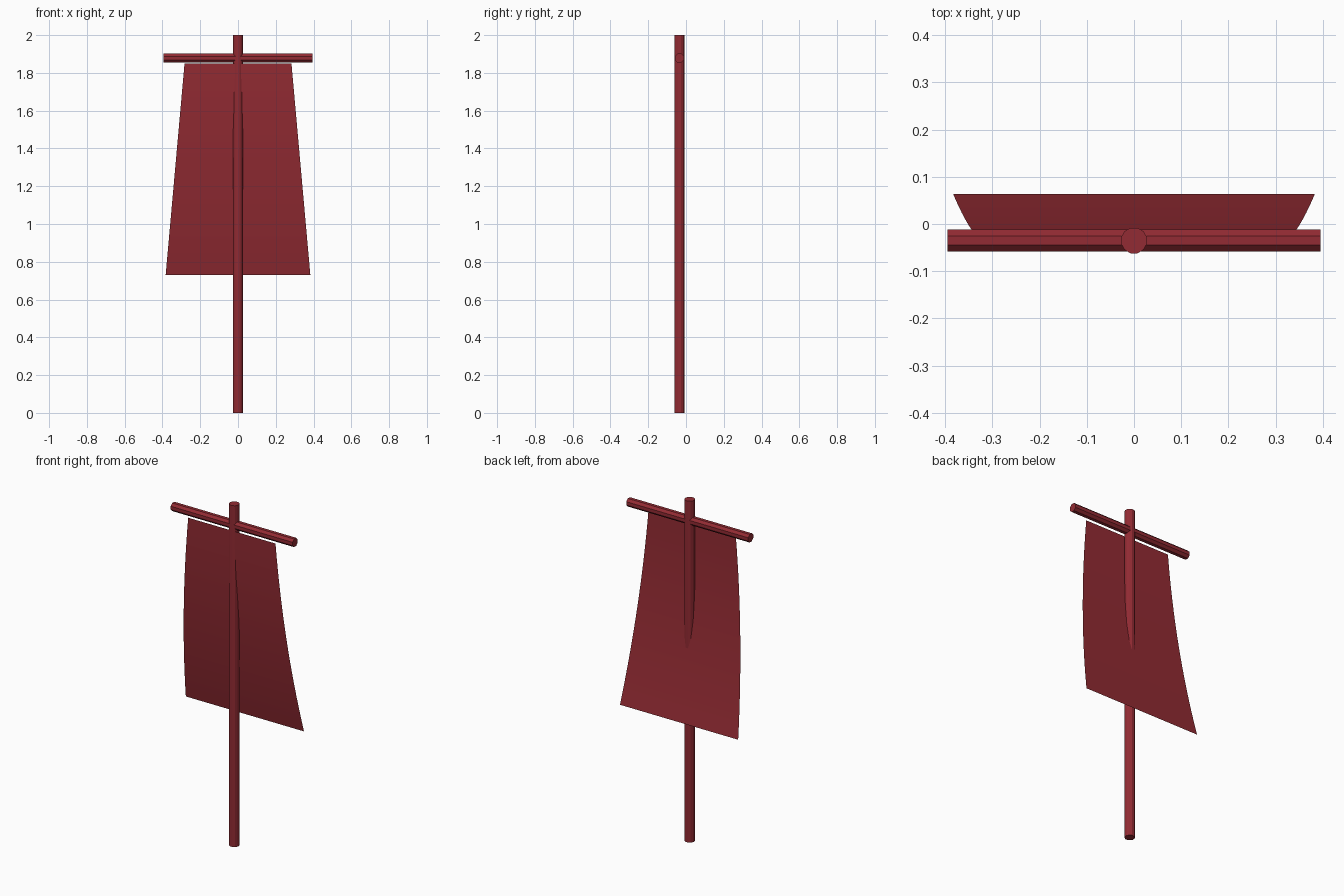
import bpy
import bmesh
import math
from mathutils import Matrix

cube = bpy.data.objects.get("Cube")
if cube:
    bpy.data.objects.remove(cube, do_unlink=True)

# Single deep red for wood and cloth
red = bpy.data.materials.new("deep_red")
red.use_nodes = True
red.diffuse_color = (0.29, 0.024, 0.033, 1)
red.node_tree.nodes["Principled BSDF"].inputs["Base Color"].default_value = red.diffuse_color


def add_object(name, bm):
    mesh = bpy.data.meshes.new(name)
    bm.to_mesh(mesh)
    bm.free()
    mesh.materials.append(red)
    obj = bpy.data.objects.new(name, mesh)
    bpy.context.collection.objects.link(obj)
    return obj


def add_rod(name, sides, radius, length, matrix):
    bm = bmesh.new()
    bmesh.ops.create_cone(bm, cap_ends=True, segments=sides, radius1=radius,
                          radius2=radius, depth=length, matrix=matrix)
    return add_object(name, bm)


ROD_Y = -0.035

# Upright pole
add_rod("pole", 12, 0.028, 2.0,
        Matrix.Translation((0, ROD_Y, 1)) @ Matrix.Rotation(math.pi / 12, 4, "Z"))

# Eight-sided crossbar with a flat top
add_rod("crossbar", 8, 0.0255, 0.79,
        Matrix.Translation((0, ROD_Y, 1.878)) @ Matrix.Rotation(math.pi / 2, 4, "Y")
        @ Matrix.Rotation(math.pi / 8, 4, "Z"))

# Thin cloth, flaring to the hem and billowing backwards
TOP, HEM, ROWS = 1.85, 0.73, 16
bm = bmesh.new()
previous = None
for i in range(ROWS + 1):
    t = i / ROWS
    half = 0.283 + 0.1 * t
    y = -0.057 + 0.121 * t * t
    z = TOP + (HEM - TOP) * t
    row = [bm.verts.new((x, y, z)) for x in (-half, half)]
    if previous:
        bm.faces.new((previous[0], row[0], row[1], previous[1])).smooth = True
    previous = row
add_object("banner_cloth", bm)
